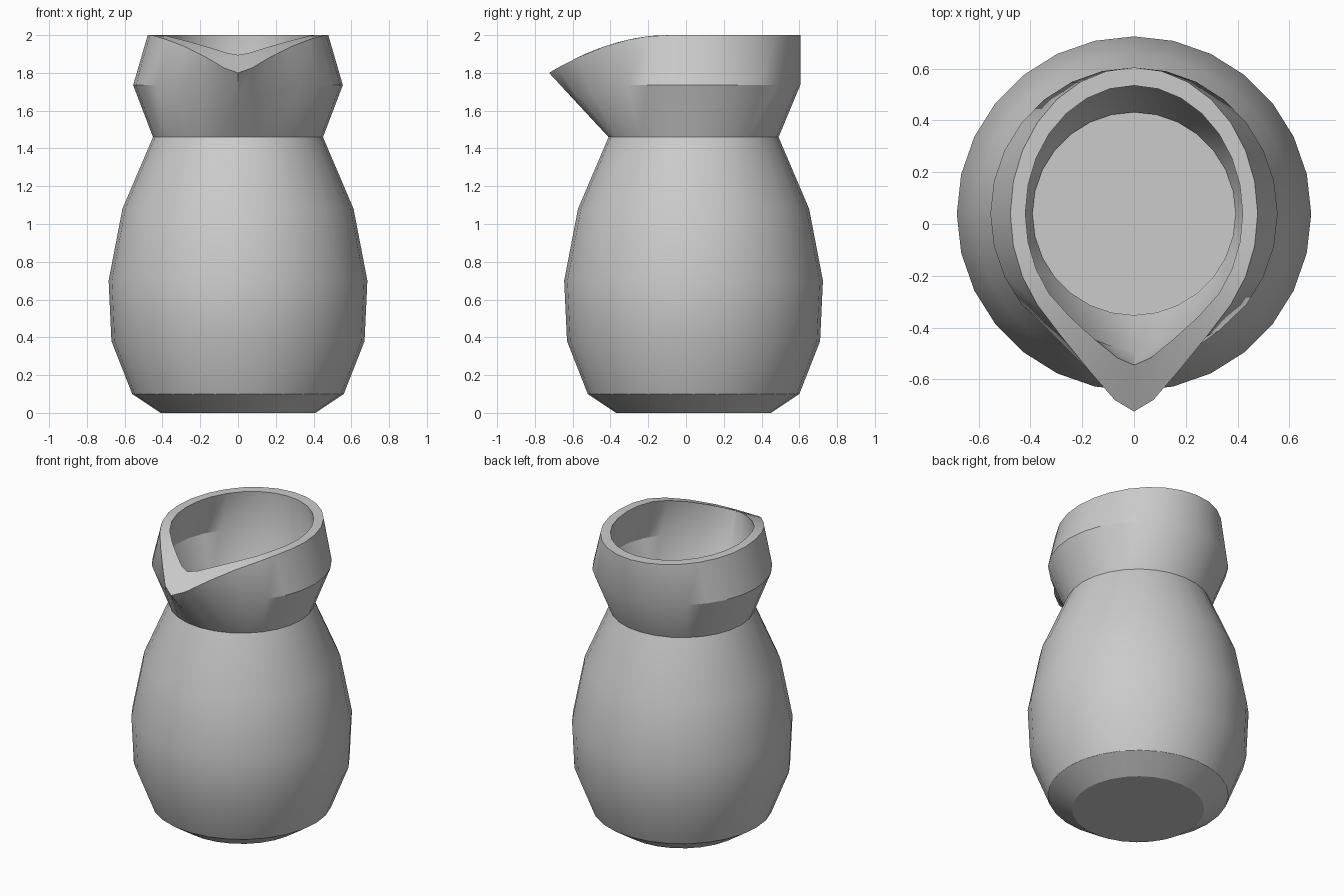
import bpy, bmesh, math

cube = bpy.data.objects.get("Cube")
if cube:
    bpy.data.objects.remove(cube)

SIDES = 28
CENTRE_Y = 0.04

clay = bpy.data.materials.new("grey clay")
clay.use_nodes = True
colour = (0.6, 0.6, 0.6, 1)
clay.diffuse_color = colour
clay.node_tree.nodes["Principled BSDF"].inputs["Base Color"].default_value = colour


def ring(bm, rx, ry, z, pull=0, pinch=0, sag=0, rim=False):
    """Oval ring whose front can be pulled out and pinched into a spout."""
    verts = []
    for k in range(SIDES):
        t = 2 * math.pi * k / SIDES
        u = max(0, 1 - min(t, 2 * math.pi - t) / 0.9)
        w = u * u * (3 - 2 * u)
        x = rx * math.sin(t) * (1 - pinch * w)
        y = CENTRE_Y - ry * math.cos(t) - pull * w
        drop = sag * w
        if rim:
            # the lip dips towards the tip of the spout
            drop = 0.2 * (max(0, -0.1 - y) / 0.625) ** 1.9
        verts.append(bm.verts.new((x, y, z - drop)))
    return verts


def fan(bm, loop, z):
    hub = bm.verts.new((0, CENTRE_Y, z))
    for a, b in zip(loop, loop[1:] + loop[:1]):
        bm.faces.new((a, b, hub))


bm = bmesh.new()
rings = []

# outer belly, from base to neck
for r, z in [(0.41, 0), (0.56, 0.1), (0.67, 0.38), (0.685, 0.7),
             (0.612, 1.08), (0.45, 1.46)]:
    rings.append(ring(bm, r, r, z))

# collar, outer lip, inner lip and inside of the collar
rings.append(ring(bm, 0.555, 0.565, 1.735, pull=0.075, pinch=0.35, sag=0.07))
rings.append(ring(bm, 0.478, 0.565, 2, pull=0.2, pinch=0.35, rim=True))
rings.append(ring(bm, 0.42, 0.495, 2, pull=0.09, pinch=0.4, rim=True))
rings.append(ring(bm, 0.49, 0.5, 1.73, pull=0.03, pinch=0.3, sag=0.05))

# inside of the belly, from neck to floor
for r, z in [(0.392, 1.46), (0.55, 1.07), (0.62, 0.7), (0.605, 0.39),
             (0.51, 0.14), (0.39, 0.07)]:
    rings.append(ring(bm, r, r, z))

for low, high in zip(rings, rings[1:]):
    for k in range(SIDES):
        n = (k + 1) % SIDES
        bm.faces.new((low[k], low[n], high[n], high[k]))
fan(bm, rings[0], 0)
fan(bm, rings[-1], 0.07)
bmesh.ops.recalc_face_normals(bm, faces=bm.faces)

mesh = bpy.data.meshes.new("jug")
bm.to_mesh(mesh)
bm.free()
mesh.materials.append(clay)
jug = bpy.data.objects.new("jug", mesh)
bpy.context.collection.objects.link(jug)

bpy.ops.object.select_all(action="DESELECT")
jug.select_set(True)
bpy.context.view_layer.objects.active = jug
bpy.ops.object.shade_smooth_by_angle(angle=math.radians(30))
